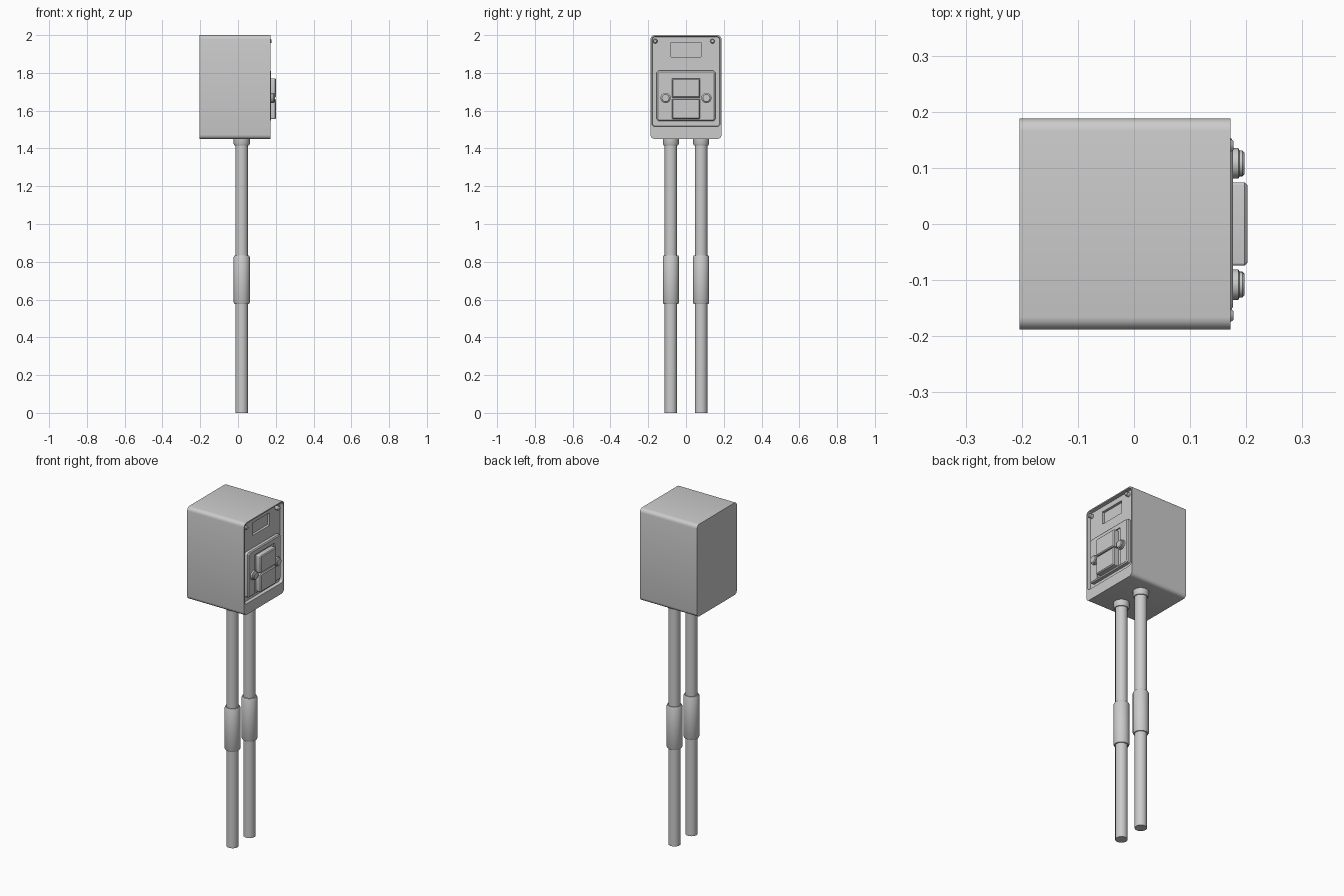
import bpy, bmesh, math
from mathutils import Vector

if "Cube" in bpy.data.objects:
    bpy.data.objects.remove(bpy.data.objects["Cube"])


def finish(name, rings):
    """Skin a list of equal-length vertex rings and cap both ends."""
    bm = bmesh.new()
    loops = [[bm.verts.new(p) for p in ring] for ring in rings]
    n = len(loops[0])
    for a, b in zip(loops, loops[1:]):
        for i in range(n):
            j = (i + 1) % n
            bm.faces.new((a[i], a[j], b[j], b[i]))
    bm.faces.new(loops[0])
    bm.faces.new(loops[-1])
    bmesh.ops.recalc_face_normals(bm, faces=bm.faces)
    me = bpy.data.meshes.new(name)
    bm.to_mesh(me)
    bm.free()
    ob = bpy.data.objects.new(name, me)
    bpy.context.collection.objects.link(ob)
    bpy.ops.object.select_all(action='DESELECT')
    ob.select_set(True)
    bpy.context.view_layer.objects.active = ob
    bpy.ops.object.shade_smooth_by_angle(angle=math.radians(35))
    return ob


def panel(name, sections, seg=4):
    """Loft rounded rectangles (x, half_width, z_low, z_high, radius) along x."""
    rings = []
    for x, hw, z0, z1, r in sections:
        ring = []
        for k, (sy, cz) in enumerate(((1, z1 - r), (-1, z1 - r), (-1, z0 + r), (1, z0 + r))):
            for i in range(seg + 1):
                t = math.pi / 2 * (k + i / seg)
                ring.append((x, sy * (hw - r) + r * math.cos(t), cz + r * math.sin(t)))
        rings.append(ring)
    return finish(name, rings)


def turned(name, profile, origin, along_x=False, n=24):
    """Stack circles (radius, distance) along z, or along x."""
    o = Vector(origin)
    rings = []
    for r, d in profile:
        ring = []
        for i in range(n):
            t = 2 * math.pi * i / n
            u, v = r * math.cos(t), r * math.sin(t)
            ring.append(o + Vector((d, u, v) if along_x else (u, v, d)))
        rings.append(ring)
    return finish(name, rings)


# cabinet with recessed face and a deeper display window
panel("cabinet", [
    (-0.204, 0.188, 1.45, 2.0, 0.022),
    (0.172, 0.188, 1.45, 2.0, 0.022),
    (0.172, 0.181, 1.515, 1.993, 0.018),
    (0.153, 0.178, 1.518, 1.990, 0.016),
    (0.153, 0.08, 1.885, 1.96, 0.002),
    (0.138, 0.08, 1.885, 1.96, 0.002),
])

# raised mounting plate with shallow centre pocket
panel("mounting_plate", [
    (0.15, 0.155, 1.545, 1.812, 0.012),
    (0.171, 0.155, 1.545, 1.812, 0.012),
    (0.176, 0.149, 1.551, 1.806, 0.009),
    (0.176, 0.095, 1.553, 1.78, 0.004),
    (0.169, 0.095, 1.553, 1.78, 0.004),
])

# two push blocks
for label, z0, z1 in (("upper", 1.669, 1.771), ("lower", 1.556, 1.663)):
    panel(label + "_block", [
        (0.165, 0.074, z0, z1, 0.005),
        (0.197, 0.074, z0, z1, 0.005),
        (0.202, 0.069, z0 + 0.005, z1 - 0.005, 0.003),
    ])

for side, s in (("left", -1), ("right", 1)):
    # knobs beside the blocks
    turned(side + "_knob", [(0.027, 0.165), (0.027, 0.186), (0.023, 0.188),
                            (0.023, 0.193), (0.019, 0.197)],
           (0, s * 0.108, 1.667), True)
    # corner screws
    turned(side + "_screw", [(0.012, 0.15), (0.012, 0.172), (0.008, 0.177)],
           (0, -0.163 if s < 0 else 0.14, 1.968), True, 16)
    # pole, coupling sleeve and top collar
    base = (0.02, s * 0.08, 0)
    turned(side + "_pole", [(0.033, 0), (0.033, 1.455)], base)
    turned(side + "_sleeve", [(0.034, 0.577), (0.039, 0.577), (0.043, 0.585),
                              (0.043, 0.825), (0.039, 0.833), (0.034, 0.833)], base)
    turned(side + "_collar", [(0.034, 1.415), (0.038, 1.415), (0.043, 1.425),
                              (0.043, 1.455)], base)
